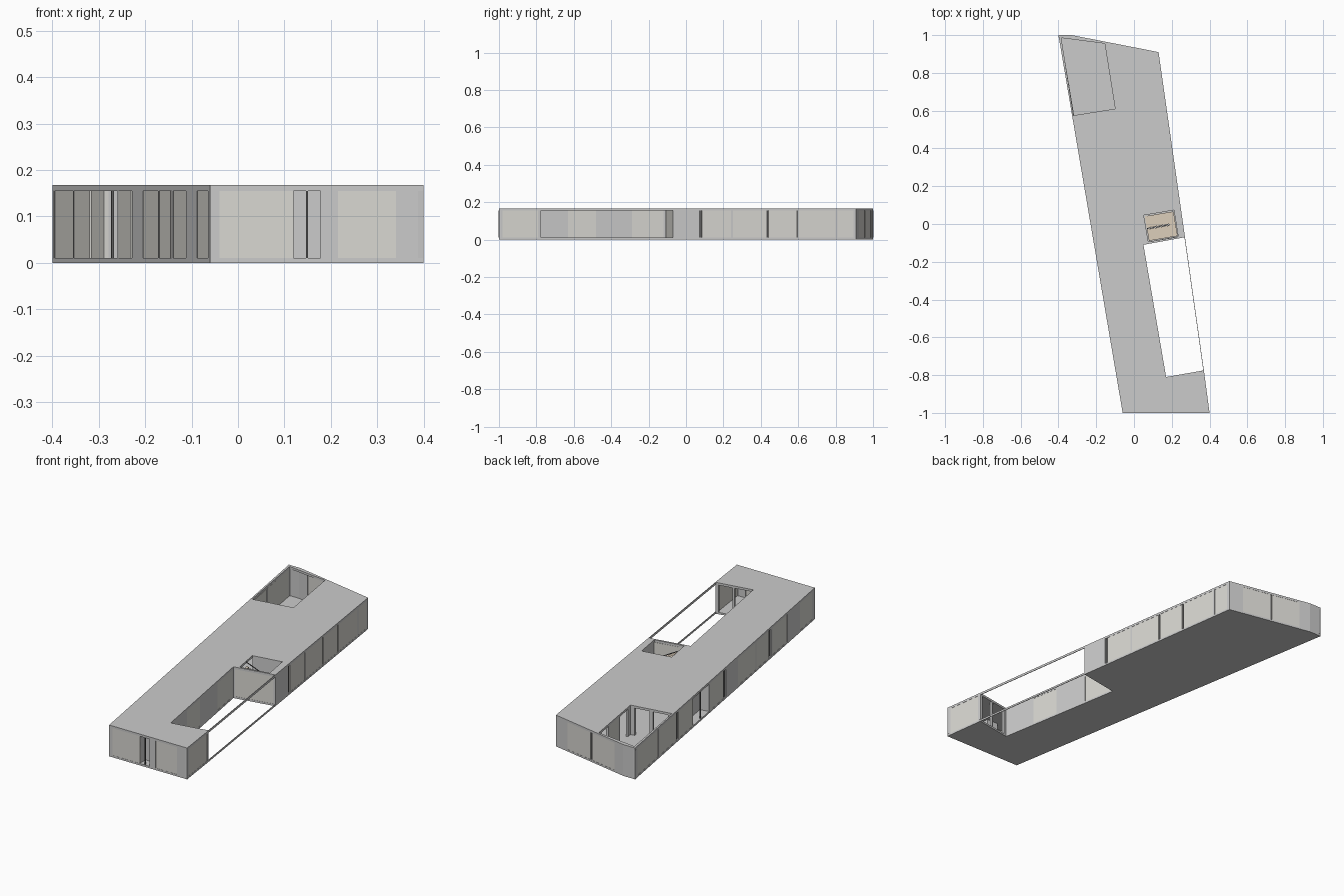
import bpy, bmesh, math
from mathutils import Vector, Matrix

if "Cube" in bpy.data.objects:
    bpy.data.objects.remove(bpy.data.objects["Cube"])

H, T = 0.167, 0.01          # total height, slab thickness
Z0, Z1 = T, H - T - 0.002   # clear wall height

def material(name, rgb):
    m = bpy.data.materials.new(name)
    m.diffuse_color = (*rgb, 1)
    m.use_nodes = True
    m.node_tree.nodes["Principled BSDF"].inputs["Base Color"].default_value = m.diffuse_color
    return m

PANEL = material("panel_light", (0.70, 0.69, 0.65))
DARK = material("mullion_dark", (0.12, 0.12, 0.12))
TAN = material("stair_tan", (0.72, 0.62, 0.50))

def add_object(name, bm, mat=None):
    bmesh.ops.recalc_face_normals(bm, faces=bm.faces)
    me = bpy.data.meshes.new(name)
    bm.to_mesh(me)
    bm.free()
    if mat:
        me.materials.append(mat)
    ob = bpy.data.objects.new(name, me)
    bpy.context.collection.objects.link(ob)
    return ob

def box(bm, lo, hi):
    lo, hi = Vector(lo), Vector(hi)
    size = hi - lo
    bmesh.ops.create_cube(bm, size=1, matrix=Matrix.Translation((lo + hi) / 2)
                          @ Matrix.Diagonal((*size, 1)))

def slab(name, loops, z0, z1):
    """Flat slab from an outline plus hole loops."""
    cu = bpy.data.curves.new(name, 'CURVE')
    cu.dimensions, cu.fill_mode = '2D', 'BOTH'
    cu.extrude = (z1 - z0) / 2
    for pts in loops:
        sp = cu.splines.new('POLY')
        sp.points.add(len(pts) - 1)
        for p, co in zip(sp.points, pts):
            p.co = (*co, 0, 1)
        sp.use_cyclic_u = True
    tmp = bpy.data.objects.new(name + "_curve", cu)
    bpy.context.collection.objects.link(tmp)
    bpy.context.view_layer.update()
    me = bpy.data.meshes.new_from_object(
        tmp.evaluated_get(bpy.context.evaluated_depsgraph_get()))
    bpy.data.objects.remove(tmp)
    me.transform(Matrix.Translation((0, 0, (z0 + z1) / 2)))
    for poly in me.polygons:
        poly.use_smooth = False
    bpy.context.collection.objects.link(bpy.data.objects.new(name, me))

def wall(name, p, q, bays=(), thick=0.012):
    """Wall from p to q, thickness to the left. Bays are (t0, t1, kind):
    P light panel, S dark slit, O opening, D recessed doorway."""
    p, q = Vector(p), Vector(q)
    d = q - p
    L = d.length
    place = Matrix.Translation((*p, 0)) @ Matrix.Rotation(math.atan2(d.y, d.x), 4, 'Z')
    parts = {k: bmesh.new() for k in ("solid", "panels", "slits")}
    solid = parts["solid"]
    t = 0
    for a, b, kind in bays:
        if a > t:
            box(solid, (t * L, 0, Z0), (a * L, thick, Z1))
        if kind == 'P':
            box(parts["panels"], (a * L, 0.001, Z0), (b * L, thick - 0.001, Z1))
        elif kind == 'S':
            box(parts["slits"], (a * L, 0.006, Z0), (b * L, thick, Z1))
        elif kind == 'D':
            box(solid, (a * L - .004, 0.05, Z0), (b * L + .004, 0.056, Z1))
            for s in (a * L - .004, b * L):
                box(solid, (s, 0.002, Z0), (s + .004, 0.05, Z1))
            m = (a + b) / 2 * L
            box(parts["slits"], (m - .002, 0.002, Z0), (m + .002, 0.008, Z1))
        t = b
    if t < 1:
        box(solid, (t * L, 0, Z0), (L, thick, Z1))
    for (k, bm), mat in zip(parts.items(), (None, PANEL, DARK)):
        if bm.verts:
            add_object(f"{name}_{k}", bm, mat).matrix_world = place
        else:
            bm.free()

def bays_between(start, end, items):
    """Convert grid coordinates along a wall into 0-1 fractions."""
    return [((a - start) / (end - start), (b - start) / (end - start), k) for a, b, k in items]

# Floor and roof slabs
outline = [(-.06, -1), (.40, -1), (.37, -.775), (.17, -.81), (.05, -.11),
           (.27, -.07), (.13, .91), (-.33, 1), (-.40, 1)]
patio = [(-.32, .575), (-.10, .61), (-.155, .955), (-.385, .985)]
stairwell = [(.076, -.094), (.234, -.067), (.211, .073), (.052, .046)]
slab("floor", [outline], 0, T)
slab("roof", [outline, patio, stairwell], Z1, H)

# Outer walls
sw, se, ce, cs, cn, ne, n1, n2, nw = outline
wall("front_wall", sw, se, bays_between(-.06, .40, [
    (-.04, .12, 'P'), (.12, .178, 'D'), (.215, .34, 'P')]))
wall("right_end_wall", se, ce, bays_between(-1, -.775, [(-.98, -.79, 'P')]))
wall("court_south_wall", ce, cs, [(.08, .45, 'O'), (.5, .92, 'O')])
wall("court_long_wall", cs, cn, bays_between(-.81, -.11, [
    (-.63, -.48, 'P'), (-.29, -.12, 'P')]))
wall("court_north_wall", cn, ne, [(.04, .96, 'P')])
wall("right_wall", ne, n1, bays_between(-.07, .91, [
    (.07, .085, 'S'), (.085, .24, 'P'), (.25, .43, 'P'), (.43, .44, 'S'),
    (.44, .59, 'P'), (.59, .60, 'S'), (.60, .80, 'P'), (.81, .895, 'P')]))
wall("back_wall", n1, n2, [(.17, .51, 'P'), (.51, .53, 'S'), (.53, .87, 'P')])
wall("back_corner_wall", n2, nw)
wall("left_wall", nw, sw, bays_between(-.40, -.06, [
    (-.395, -.356, 'P'), (-.354, -.321, 'P'), (-.321, -.318, 'S'), (-.318, -.29, 'P'),
    (-.29, -.26, 'D'), (-.258, -.232, 'P'), (-.232, -.228, 'S'), (-.205, -.172, 'P'),
    (-.17, -.146, 'P'), (-.146, -.143, 'S'), (-.14, -.112, 'P'), (-.088, -.065, 'P')]))

# Patio and stair core walls, thickness away from the opening
ps, pe, pn, pw = patio
wall("patio_east_wall", pn, pe, [(.08, .3, 'O'), (.34, .62, 'P'), (.66, .92, 'O')])
wall("patio_south_wall", pe, ps, [(.1, .46, 'O'), (.54, .9, 'O')])
wall("stair_north_wall", stairwell[3], stairwell[2])
wall("stair_east_wall", stairwell[2], stairwell[1])

# Thin edge beams closing the open side of the court
d = Vector(ce) - Vector(ne)
for name, z0, z1 in (("court_beam_low", 0, T), ("court_beam_high", Z1, H)):
    bm = bmesh.new()
    box(bm, (0, -.003, z0), (d.length, 0, z1))
    add_object(name, bm).matrix_world = (Matrix.Translation((*ne, 0))
        @ Matrix.Rotation(math.atan2(d.y, d.x), 4, 'Z'))

# Two-flight stair with landing and railings
place = Matrix.Translation((*stairwell[0], 0)) @ Matrix.Rotation(math.radians(9.7), 4, 'Z')
steps, rails = bmesh.new(), bmesh.new()
N, run, rise = 9, .0135, .0072
for i in range(N):
    x, z = .004 + i * run, T + (i + 1) * rise
    box(steps, (x, .074, max(T, z - .014)), (x + run, .136, z))
    x, z = .004 + (N - 1 - i) * run, .0775 + (i + 1) * rise
    box(steps, (x, .004, z - .014), (x + run, .066, z))
box(steps, (.004 + N * run, .004, .068), (.158, .136, .0775))
for y in (.067, .071):
    up = y > .07
    a, b = (.03, .1) if up else (.162, .1)
    vs = [rails.verts.new((x, y, z + h)) for x, z in ((.004, a), (.126, b)) for h in (0, .005)]
    f = rails.faces.new((vs[0], vs[2], vs[3], vs[1]))
    g = bmesh.ops.extrude_face_region(rails, geom=[f])
    bmesh.ops.translate(rails, vec=(0, .002, 0),
                        verts=[v for v in g["geom"] if isinstance(v, bmesh.types.BMVert)])
add_object("stair_steps", steps, TAN).matrix_world = place
add_object("stair_rails", rails, DARK).matrix_world = place
